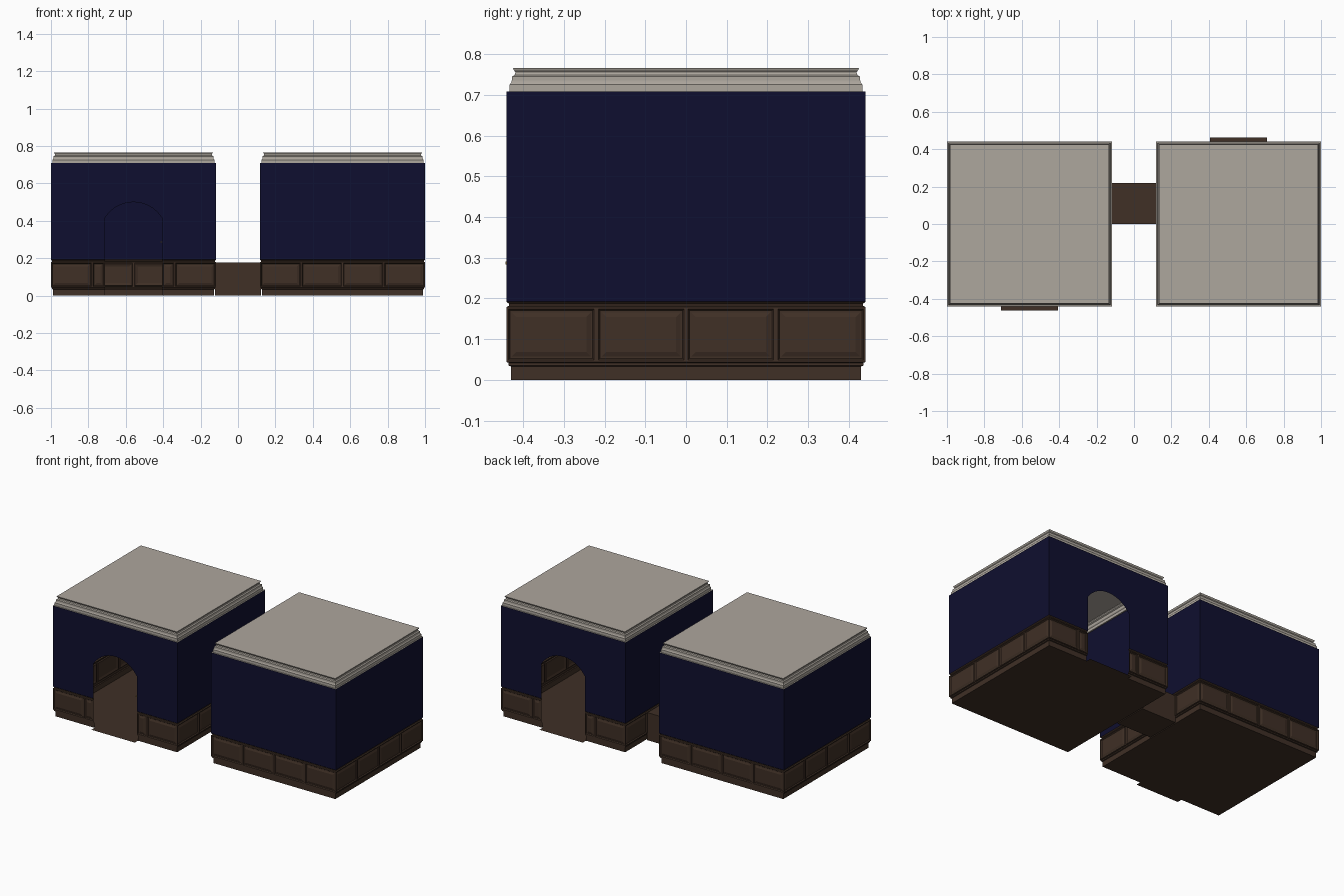
import bpy, bmesh, math
from mathutils import Matrix, Vector

if "Cube" in bpy.data.objects:
    bpy.data.objects.remove(bpy.data.objects["Cube"])

H = 0.441            # half width of a room
CX = -0.559          # centre of the left room
DOOR = 0.153         # half width of the doorway
SPRING, RISE = 0.415, 0.085
WALL0, WALL1, TOP = 0.192, 0.708, 0.766


def material(name, rgb):
    m = bpy.data.materials.new(name)
    m.diffuse_color = (*rgb, 1)
    m.use_nodes = True
    m.node_tree.nodes["Principled BSDF"].inputs["Base Color"].default_value = m.diffuse_color
    return m


BROWN = material("dark_wood", (0.050, 0.029, 0.019))
NAVY = material("navy_wall", (0.0048, 0.0048, 0.029))
GREY = material("warm_grey_plaster", (0.42, 0.385, 0.34))
BRASS = material("brass", (0.45, 0.30, 0.08))


def finish(bm, name, mat):
    bmesh.ops.remove_doubles(bm, verts=bm.verts, dist=1e-5)
    me = bpy.data.meshes.new(name)
    bm.to_mesh(me)
    bm.free()
    me.materials.append(mat)
    ob = bpy.data.objects.new(name, me)
    bpy.context.collection.objects.link(ob)


def placer(room, k):
    """Maps (along wall, inward depth, height) to world space for wall k."""
    m = (Matrix.Rotation(math.pi * room, 4, 'Z') @ Matrix.Translation((CX, 0, 0))
         @ Matrix.Rotation(math.pi / 2 * k, 4, 'Z'))
    return lambda u, d, z: m @ Vector((u, d - H, z))


def face(bm, pts):
    bm.faces.new([bm.verts.new(p) for p in pts])


def sweep(bm, P, profile, u0, u1):
    """Runs a (depth, height) profile along a wall, mitred at room corners."""
    def end(u, d):
        return math.copysign(H - d, u) if abs(u) > H - 1e-4 else u
    for (d0, z0), (d1, z1) in zip(profile, profile[1:]):
        face(bm, [P(end(u0, d0), d0, z0), P(end(u1, d0), d0, z0),
                  P(end(u1, d1), d1, z1), P(end(u0, d1), d1, z1)])


def panel(bm, P, u0, u1, z0, z1):
    """Wood panel: flat frame, groove and bevelled field."""
    rings = []
    for inset, d in ((0, 0), (0.005, 0), (0.009, 0.006), (0.013, 0.006), (0.024, 0.002)):
        a, b, c, e = u0 + inset, u1 - inset, z0 + inset, z1 - inset
        rings.append([P(a, d, c), P(b, d, c), P(b, d, e), P(a, d, e)])
    for r, s in zip(rings, rings[1:]):
        for i in range(4):
            j = (i + 1) % 4
            face(bm, [r[i], r[j], s[j], s[i]])
    face(bm, rings[-1])


SKIRTING = [(0.011, 0), (0.011, 0.033), (0.005, 0.035), (0.005, 0.042), (0, 0.044)]
DADO = [(0, 0.179), (0.006, 0.182), (0.006, 0.187), (0, WALL0)]
CORNICE = [(0, WALL1), (0.008, WALL1), (0.008, 0.726), (0.012, 0.731), (0.013, 0.736),
           (0.013, 0.745), (0.020, 0.749), (0.022, 0.756), (0.018, 0.761), (0.016, TOP)]


def arch(u):
    R = (DOOR ** 2 + RISE ** 2) / (2 * RISE)
    return SPRING + RISE - R + math.sqrt(R * R - u * u)


for room in (0, 1):
    side = ("left", "right")[room]
    wood, wall, trim = bmesh.new(), bmesh.new(), bmesh.new()
    for k in range(4):
        P = placer(room, k)
        if k == 0:      # wall with the arched doorway
            runs = [(-H, -DOOR), (DOOR, H)]
            cuts = [(-H, -H / 2), (-H / 2, -DOOR), (DOOR, H / 2), (H / 2, H)]
            for i in range(12):
                a, b = (DOOR * (2 * j / 12 - 1) for j in (i, i + 1))
                face(wall, [P(a, 0, arch(a)), P(b, 0, arch(b)),
                            P(b, 0, WALL1), P(a, 0, WALL1)])
        else:
            runs = [(-H, H)]
            cuts = [(-H + H / 2 * i, -H / 2 + H / 2 * i) for i in range(4)]
        for u0, u1 in runs:
            sweep(wood, P, SKIRTING, u0, u1)
            sweep(wood, P, DADO, u0, u1)
            sweep(wall, P, [(0, WALL0), (0, WALL1)], u0, u1)
        for u0, u1 in cuts:
            panel(wood, P, u0, u1, 0.044, 0.179)
        sweep(trim, P, CORNICE, -H, H)
    P = placer(room, 0)
    finish(wood, side + "_wainscot", BROWN)
    finish(wall, side + "_walls", NAVY)
    finish(trim, side + "_cornice", GREY)

    # ceiling, floor and door threshold
    bm = bmesh.new()
    e = 0.016
    face(bm, [P(-H + e, e, TOP), P(H - e, e, TOP), P(H - e, 2 * H - e, TOP), P(-H + e, 2 * H - e, TOP)])
    finish(bm, side + "_ceiling", GREY)
    bm = bmesh.new()
    e = 0.011
    face(bm, [P(-H + e, e, 0), P(H - e, e, 0), P(H - e, 2 * H - e, 0), P(-H + e, 2 * H - e, 0)])
    face(bm, [P(-DOOR, -0.021, 0), P(DOOR, -0.021, 0), P(DOOR, e, 0), P(-DOOR, e, 0)])
    finish(bm, side + "_floor", BROWN)

# low connecting passage between the rooms
bm = bmesh.new()
bmesh.ops.create_cube(bm, size=1, matrix=Matrix.Translation((0, 0.11, 0.088))
                      @ Matrix.Diagonal((0.246, 0.22, 0.176, 1)))
finish(bm, "passage", BROWN)

# tiny brass fitting at the door jamb
bm = bmesh.new()
bmesh.ops.create_cube(bm, size=0.007, matrix=Matrix.Translation((CX + DOOR - 0.005, -0.44, 0.287)))
finish(bm, "door_catch", BRASS)
